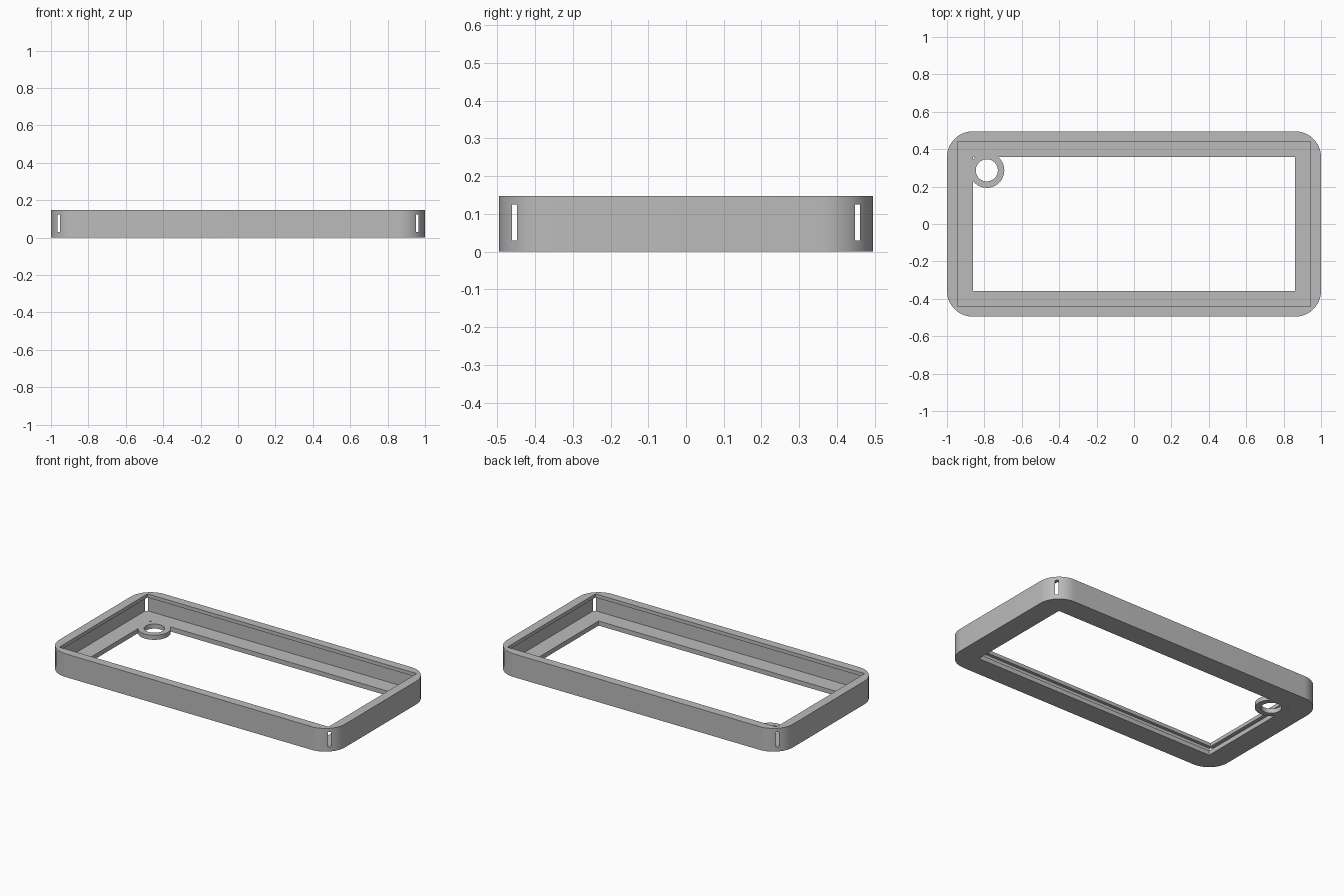
import bpy, bmesh, math

old = bpy.data.objects.get("Cube")
if old:
    bpy.data.objects.remove(old, do_unlink=True)

HALF_X, HALF_Y, HEIGHT = 1.0, 0.495, 0.147
RADIUS = 0.138
FLOOR, LIP = 0.029, 0.124          # floor top and underside of the upper lip
RING = (-0.787, 0.287)

grey = bpy.data.materials.new("plain grey")
grey.use_nodes = True
colour = (0.5, 0.5, 0.5, 1)
grey.diffuse_color = colour
grey.node_tree.nodes["Principled BSDF"].inputs["Base Color"].default_value = colour


def prism(name, outline, z0, z1):
    """Extrude a counter-clockwise outline from z0 to z1."""
    bm = bmesh.new()
    base = bm.faces.new([bm.verts.new((x, y, z0)) for x, y in outline])
    top = bmesh.ops.extrude_face_region(bm, geom=[base])["geom"]
    verts = [v for v in top if isinstance(v, bmesh.types.BMVert)]
    bmesh.ops.translate(bm, verts=verts, vec=(0, 0, z1 - z0))
    bmesh.ops.recalc_face_normals(bm, faces=bm.faces)
    mesh = bpy.data.meshes.new(name)
    bm.to_mesh(mesh)
    bm.free()
    mesh.materials.append(grey)
    ob = bpy.data.objects.new(name, mesh)
    bpy.context.collection.objects.link(ob)
    return ob


def rectangle(hx, hy):
    return [(-hx, -hy), (hx, -hy), (hx, hy), (-hx, hy)]


def circle(centre, r, n=64):
    return [(centre[0] + r * math.cos(math.tau * i / n),
             centre[1] + r * math.sin(math.tau * i / n)) for i in range(n)]


def rounded(hx, hy, r, n=20):
    points = []
    for k, (sx, sy) in enumerate([(1, 1), (-1, 1), (-1, -1), (1, -1)]):
        for i in range(n + 1):
            a = math.pi / 2 * (k + i / n)
            points.append((sx * (hx - r) + r * math.cos(a),
                           sy * (hy - r) + r * math.sin(a)))
    return points


def combine(target, tool, operation):
    mod = target.modifiers.new(tool.name, "BOOLEAN")
    mod.operation, mod.solver, mod.object = operation, "EXACT", tool
    bpy.ops.object.select_all(action="DESELECT")
    bpy.context.view_layer.objects.active = target
    target.select_set(True)
    bpy.ops.object.modifier_apply(modifier=mod.name)
    bpy.data.objects.remove(tool, do_unlink=True)


# Rounded tray body
frame = prism("frame", rounded(HALF_X, HALF_Y, RADIUS), 0, HEIGHT)

# Wide inner pocket: its square corners break through as slots
combine(frame, prism("pocket_cutter", rectangle(0.966, 0.461), FLOOR, LIP), "DIFFERENCE")
# Narrower opening through the lip
combine(frame, prism("lip_cutter", rectangle(0.943, 0.441), 0.08, 0.3), "DIFFERENCE")
# Window through the floor
combine(frame, prism("window_cutter", rectangle(0.862, 0.357), -0.1, 0.08), "DIFFERENCE")
# Ring in the back corner, flush with the floor
combine(frame, prism("ring", circle(RING, 0.0935), 0, FLOOR), "UNION")
combine(frame, prism("ring_hole_cutter", circle(RING, 0.059), -0.1, 0.08), "DIFFERENCE")

bpy.ops.object.shade_smooth_by_angle(angle=math.radians(30))
